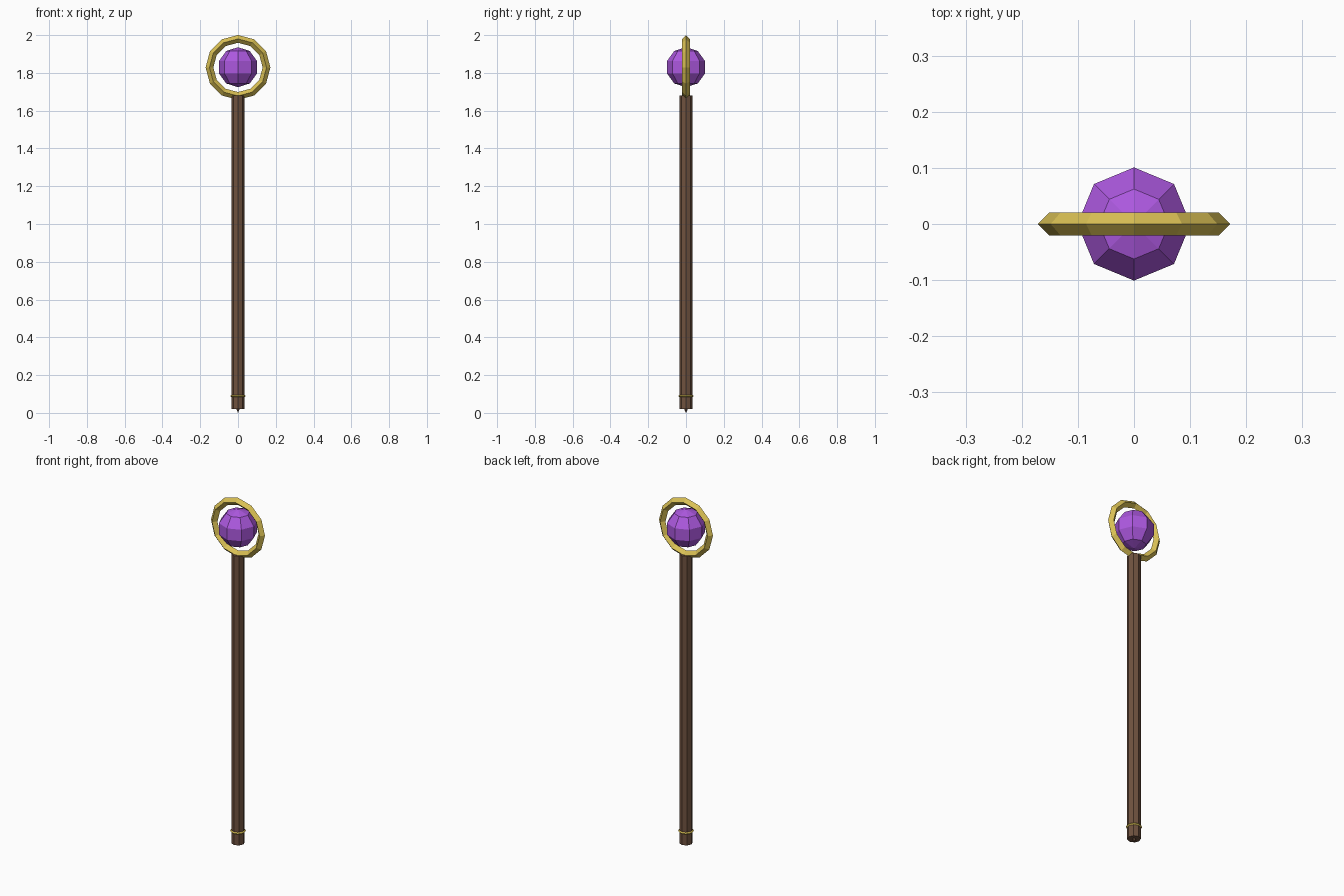
import bpy
import math

if "Cube" in bpy.data.objects:
    bpy.data.objects.remove(bpy.data.objects["Cube"])

WOOD = (0.16, 0.085, 0.05, 1)
GOLD = (0.7, 0.53, 0.09, 1)
PURPLE = (0.42, 0.1, 0.75, 1)


def paint(name, color):
    mat = bpy.data.materials.new(name)
    mat.diffuse_color = color
    mat.use_nodes = True
    mat.node_tree.nodes["Principled BSDF"].inputs["Base Color"].default_value = mat.diffuse_color
    return mat


wood, gold, purple = paint("wood", WOOD), paint("gold", GOLD), paint("purple", PURPLE)


def finish(name, mat):
    ob = bpy.context.object
    ob.name = name
    ob.data.materials.append(mat)
    return ob


def torus(name, z, major, minor, segments, rot=(0, 0, 0)):
    bpy.ops.mesh.primitive_torus_add(
        location=(0, 0, z), rotation=rot, major_radius=major, minor_radius=minor,
        major_segments=segments, minor_segments=4)
    return finish(name, gold)


# Octagonal wooden shaft
bpy.ops.mesh.primitive_cylinder_add(vertices=8, radius=0.035, depth=1.66, location=(0, 0, 0.85))
finish("shaft", wood)

# Small pointed foot under the shaft
bpy.ops.mesh.primitive_cone_add(vertices=6, radius1=0.012, radius2=0, depth=0.025,
                                location=(0, 0, 0.0125), rotation=(math.pi, 0, 0))
finish("foot_tip", wood)

# Thin gold band near the foot
torus("foot_band", 0.09, 0.035, 0.006, 12)

# Upright gold hoop with diamond section
torus("hoop", 1.829, 0.151, 0.0205, 12, (math.pi / 2, 0, 0))

# Faceted orb floating in the hoop
bpy.ops.mesh.primitive_uv_sphere_add(segments=8, ring_count=5, radius=0.106, location=(0, 0, 1.83))
finish("orb", purple)
